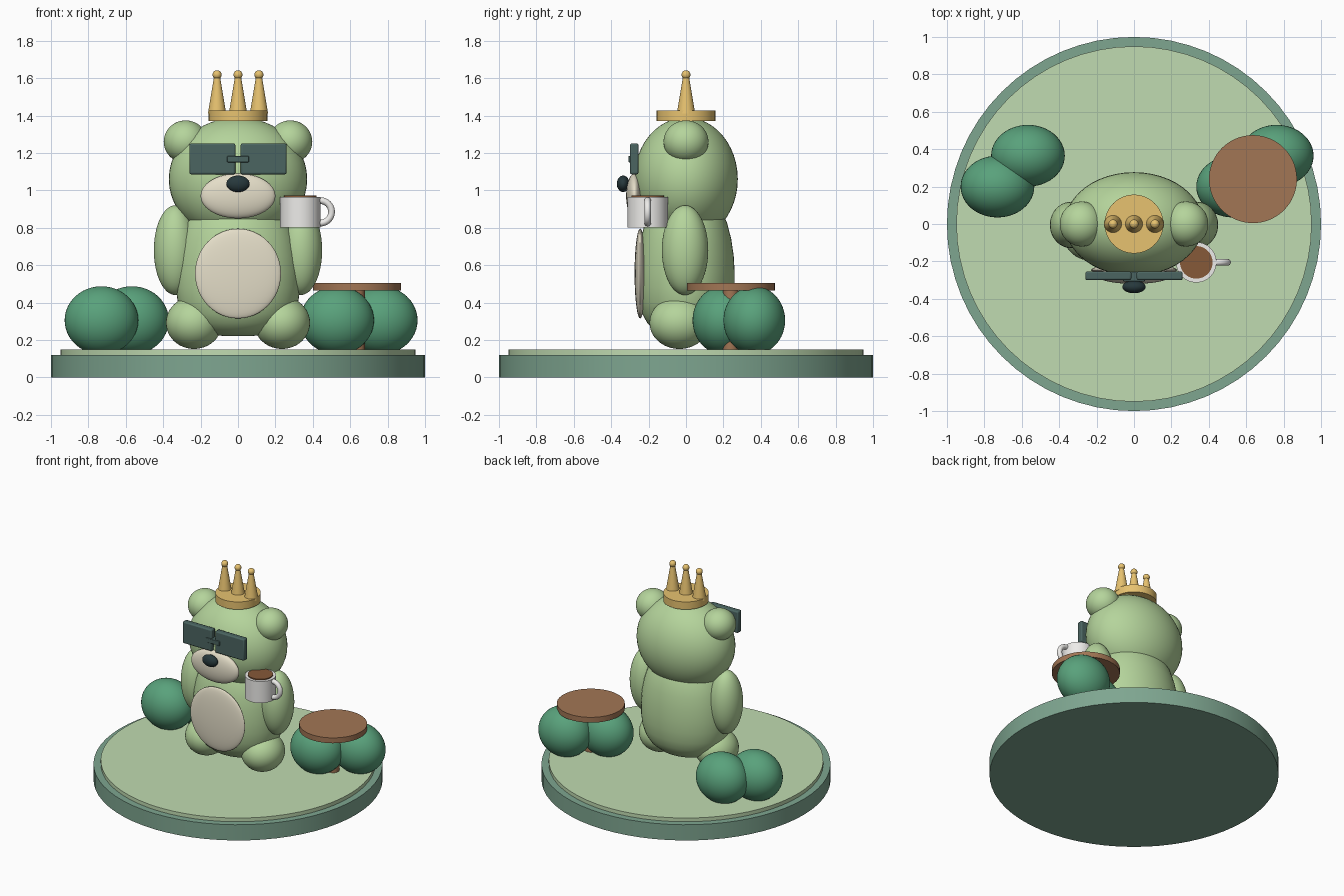
import bpy, math

if "Cube" in bpy.data.objects:
    bpy.data.objects.remove(bpy.data.objects["Cube"])


def mat(name, rgb):
    m = bpy.data.materials.new(name)
    m.diffuse_color = (*rgb, 1)
    m.use_nodes = True
    m.node_tree.nodes["Principled BSDF"].inputs["Base Color"].default_value = m.diffuse_color
    return m


FUR = mat("fur_green", (0.46, 0.66, 0.33))
CREAM = mat("cream", (0.78, 0.73, 0.58))
DARK = mat("dark_lens", (0.07, 0.13, 0.12))
NOSE = mat("nose_black", (0.02, 0.04, 0.045))
GOLD = mat("gold", (0.8, 0.54, 0.16))
LEAF = mat("leaf_green", (0.1, 0.36, 0.2))
RIM = mat("base_green", (0.21, 0.38, 0.28))
LAWN = mat("lawn_green", (0.53, 0.71, 0.44))
WOOD = mat("wood", (0.36, 0.18, 0.09))
WHITE = mat("white", (0.85, 0.84, 0.82))
COFFEE = mat("coffee", (0.24, 0.1, 0.04))


def finish(name, m):
    o = bpy.context.object
    o.name = name
    o.data.materials.append(m)
    bpy.ops.object.transform_apply(location=False, rotation=True, scale=True)
    bpy.ops.object.shade_smooth_by_angle(angle=math.radians(40))
    return o


def ball(name, m, loc, radii):
    bpy.ops.mesh.primitive_uv_sphere_add(segments=48, ring_count=24, location=loc)
    bpy.context.object.scale = radii
    return finish(name, m)


def cyl(name, m, x, y, z0, z1, r, r_top=None):
    bpy.ops.mesh.primitive_cone_add(vertices=64, radius1=r, radius2=r if r_top is None else r_top,
                                    depth=z1 - z0, location=(x, y, (z0 + z1) / 2))
    return finish(name, m)


def box(name, m, loc, size, bevel=0.0):
    bpy.ops.mesh.primitive_cube_add(size=1, location=loc)
    bpy.context.object.scale = size
    o = finish(name, m)
    if bevel:
        b = o.modifiers.new("bevel", 'BEVEL')
        b.width, b.segments = bevel, 2
    return o


def lathe(name, m, profile, squash, n=48):
    verts = [(r * math.cos(2 * math.pi * i / n), r * squash * math.sin(2 * math.pi * i / n), z)
             for r, z in profile for i in range(n)]
    faces = [(j * n + i, j * n + (i + 1) % n, (j + 1) * n + (i + 1) % n, (j + 1) * n + i)
             for j in range(len(profile) - 1) for i in range(n)]
    faces += [tuple(reversed(range(n))), tuple(range(len(verts) - n, len(verts)))]
    me = bpy.data.meshes.new(name)
    me.from_pydata(verts, [], faces)
    o = bpy.data.objects.new(name, me)
    bpy.context.collection.objects.link(o)
    bpy.ops.object.select_all(action='DESELECT')
    bpy.context.view_layer.objects.active = o
    o.select_set(True)
    return finish(name, m)


# round base with lawn disc
cyl("base", RIM, 0, 0, 0, 0.12, 1.0)
cyl("lawn", LAWN, 0, 0, 0.12, 0.148, 0.95)

# pear-shaped body, belly patch and head
lathe("body", FUR, [(0.06, 0.22), (0.15, 0.228), (0.21, 0.25), (0.265, 0.29), (0.3, 0.34),
                    (0.322, 0.4), (0.333, 0.48), (0.334, 0.56), (0.327, 0.65), (0.31, 0.74),
                    (0.28, 0.83), (0.235, 0.9), (0.15, 0.96), (0.05, 0.98)], 0.78)
ball("belly_patch", CREAM, (0, -0.245, 0.555), (0.23, 0.03, 0.24))
ball("head", FUR, (0, 0, 1.06), (0.37, 0.277, 0.33))
ball("muzzle", CREAM, (0, -0.275, 0.97), (0.2, 0.045, 0.12))
ball("nose", NOSE, (0, -0.336, 1.035), (0.062, 0.034, 0.044))

# paired ears, arms, legs and lenses
for s, side in ((-1, "left"), (1, "right")):
    ball("ear_" + side, FUR, (s * 0.28, 0, 1.26), (0.117, 0.12, 0.114))
    ball("arm_" + side, FUR, (s * 0.335, -0.005, 0.68), (0.115, 0.124, 0.24))
    ball("leg_" + side, FUR, (s * 0.235, -0.035, 0.292), (0.15, 0.16, 0.14))
    box("lens_" + side, DARK, (s * 0.137, -0.277, 1.168), (0.246, 0.046, 0.165), 0.009)
box("glasses_bridge", DARK, (0, -0.28, 1.167), (0.116, 0.055, 0.034), 0.004)

# crown with three tipped spikes
cyl("crown_band", GOLD, 0, 0, 1.37, 1.428, 0.157)
for i, x in enumerate((-0.112, 0, 0.112)):
    cyl(f"crown_spike_{i}", GOLD, x, 0, 1.41, 1.62, 0.049, 0.014)
    ball(f"crown_tip_{i}", GOLD, (x, 0, 1.618), (0.024, 0.024, 0.024))

# cup with coffee and ring handle
cyl("cup", WHITE, 0.333, -0.205, 0.80, 0.965, 0.108)
cyl("coffee", COFFEE, 0.333, -0.205, 0.955, 0.973, 0.087)
bpy.ops.mesh.primitive_torus_add(location=(0.44, -0.205, 0.885), rotation=(math.pi / 2, 0, 0),
                                 major_radius=0.06, minor_radius=0.018,
                                 major_segments=40, minor_segments=16)
finish("cup_handle", WHITE)

# bushes on both sides
for i, (x, y) in enumerate(((-0.73, 0.2), (-0.567, 0.365), (0.53, 0.2), (0.763, 0.365))):
    ball(f"bush_{i}", LEAF, (x, y, 0.305), (0.197, 0.165, 0.182))

# little round table
cyl("table_top", WOOD, 0.636, 0.24, 0.464, 0.505, 0.235)
cyl("table_stem", WOOD, 0.636, 0.24, 0.145, 0.47, 0.042)
